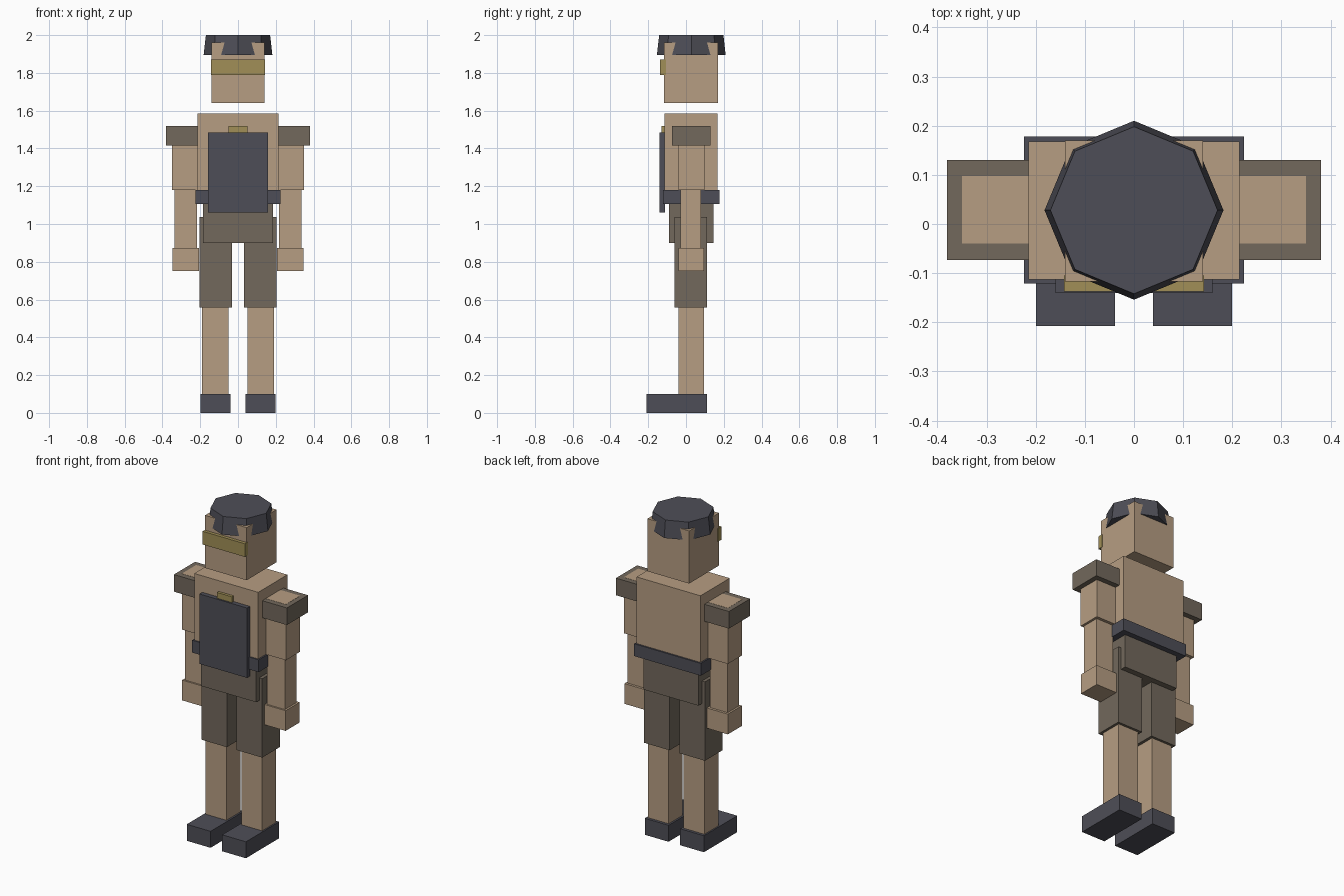
import bpy
import bmesh
from mathutils import Matrix

cube = bpy.data.objects.get("Cube")
if cube:
    bpy.data.objects.remove(cube, do_unlink=True)


def material(name, rgb):
    mat = bpy.data.materials.new(name)
    mat.use_nodes = True
    colour = (*rgb, 1.0)
    mat.diffuse_color = colour
    mat.node_tree.nodes["Principled BSDF"].inputs["Base Color"].default_value = colour
    return mat


tan = material("tan skin", (0.47, 0.34, 0.225))
brown = material("grey brown cloth", (0.17, 0.14, 0.107))
dark = material("dark slate", (0.076, 0.076, 0.095))
olive = material("olive gold", (0.355, 0.275, 0.095))


def add_object(name, bm, mat):
    mesh = bpy.data.meshes.new(name)
    bm.to_mesh(mesh)
    bm.free()
    mesh.materials.append(mat)
    obj = bpy.data.objects.new(name, mesh)
    bpy.context.collection.objects.link(obj)
    return obj


def box(name, mat, x, y, z):
    """Box spanning the given (low, high) range on each axis."""
    spans = (x, y, z)
    centre = [(a + b) / 2 for a, b in spans]
    size = [b - a for a, b in spans]
    bm = bmesh.new()
    bmesh.ops.create_cube(bm, size=1, matrix=Matrix.LocRotScale(centre, None, size))
    return add_object(name, bm, mat)


def centred(name, mat, half, y, z):
    return box(name, mat, (-half, half), y, z)


def pair(name, mat, x, y, z):
    box("left_" + name, mat, x, y, z)
    box("right_" + name, mat, (-x[1], -x[0]), y, z)


# Head and visor
centred("head", tan, 0.14, (-0.117, 0.17), (1.64, 1.96))
centred("visor", olive, 0.142, (-0.137, -0.105), (1.79, 1.87))

# Eight-sided cap, slightly flared; the head corners poke through it
bm = bmesh.new()
bmesh.ops.create_cone(bm, cap_ends=True, segments=8, radius1=0.182, radius2=0.17,
                      depth=0.105, matrix=Matrix.Translation((0, 0.028, 1.9475)))
add_object("cap", bm, dark)

# Trunk
centred("torso", tan, 0.215, (-0.113, 0.168), (1.13, 1.585))
centred("chest_plate", dark, 0.16, (-0.14, -0.112), (1.06, 1.485))
centred("chest_badge", olive, 0.05, (-0.13, -0.11), (1.42, 1.52))
centred("belt", dark, 0.224, (-0.121, 0.178), (1.105, 1.18))
centred("pelvis", brown, 0.185, (-0.09, 0.145), (0.9, 1.12))

# Arms
pair("shoulder_pad", brown, (0.18, 0.38), (-0.073, 0.13), (1.415, 1.519))
pair("upper_arm", tan, (0.21, 0.35), (-0.04, 0.098), (1.18, 1.52))
pair("forearm", tan, (0.217, 0.336), (-0.03, 0.08), (0.86, 1.185))
pair("hand", tan, (0.207, 0.348), (-0.04, 0.095), (0.75, 0.873))

# Legs
pair("thigh", brown, (0.033, 0.205), (-0.06, 0.11), (0.557, 1.037))
pair("shin", tan, (0.05, 0.19), (-0.04, 0.095), (0.08, 0.57))
pair("foot", dark, (0.039, 0.199), (-0.208, 0.112), (0, 0.1))
